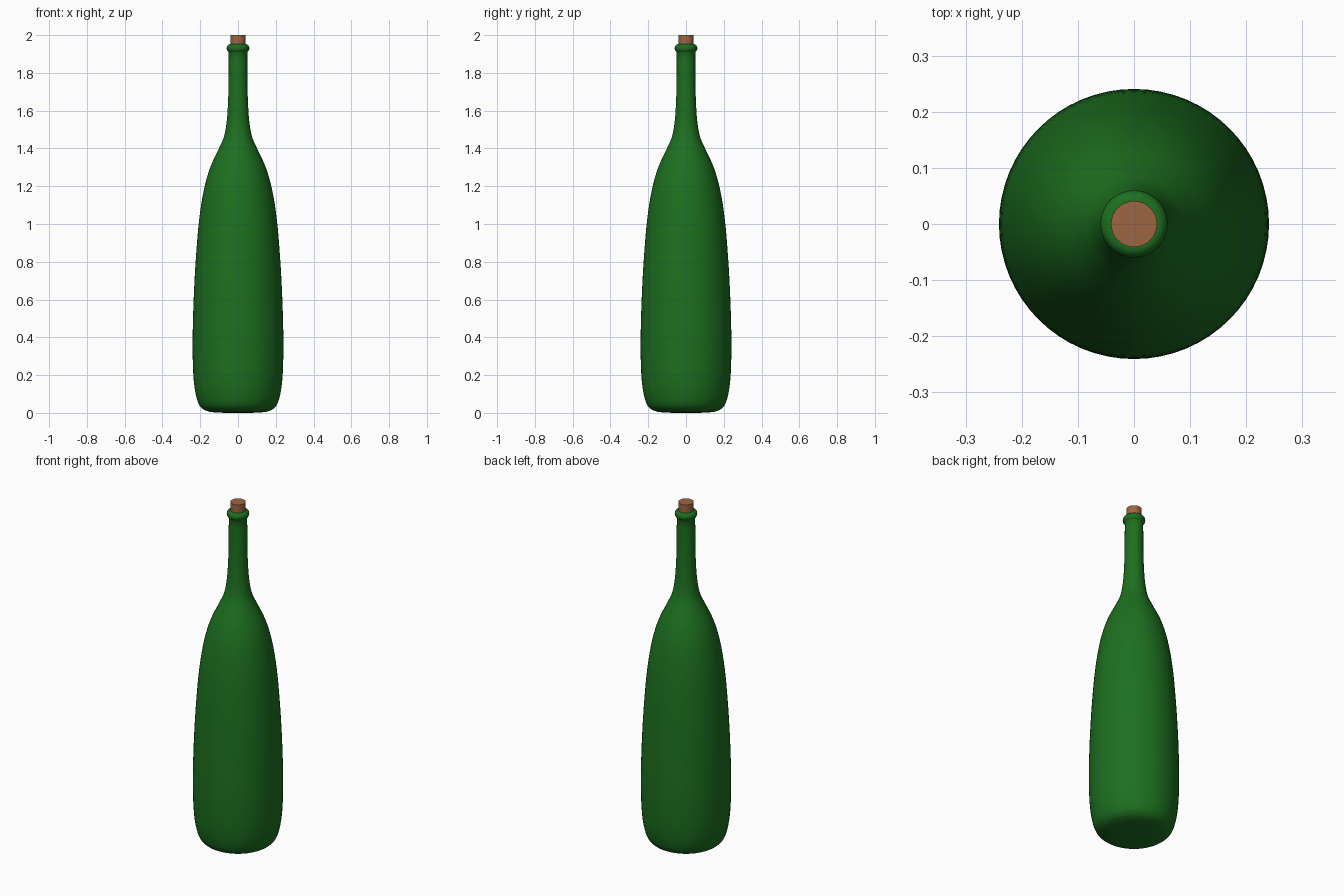
import bpy, bmesh, math
from mathutils import Vector

if "Cube" in bpy.data.objects:
    bpy.data.objects.remove(bpy.data.objects["Cube"])


def material(name, color):
    m = bpy.data.materials.new(name)
    m.diffuse_color = color
    m.use_nodes = True
    m.node_tree.nodes["Principled BSDF"].inputs["Base Color"].default_value = m.diffuse_color
    return m


def smooth_profile(pts, steps=4):
    # Catmull-Rom resampling of (radius, height) points
    p = [Vector(q) for q in pts]
    p = [2 * p[0] - p[1]] + p + [2 * p[-1] - p[-2]]
    out = []
    for a, b, c, d in zip(p, p[1:], p[2:], p[3:]):
        for i in range(steps):
            t = i / steps
            out.append(0.5 * (2 * b + (c - a) * t + (2 * a - 5 * b + 4 * c - d) * t ** 2
                              + (3 * b - a - 3 * c + d) * t ** 3))
    return out + [p[-2]]


def lathe(name, profile, mat, segments=64, angle=40):
    bm = bmesh.new()
    rings = []
    for r, z in profile:
        if r < 1e-5:
            rings.append([bm.verts.new((0, 0, z))] * segments)
        else:
            rings.append([bm.verts.new((r * math.cos(2 * math.pi * k / segments),
                                        r * math.sin(2 * math.pi * k / segments), z))
                          for k in range(segments)])
    for lo, hi in zip(rings, rings[1:]):
        for k in range(segments):
            n = (k + 1) % segments
            bm.faces.new(list(dict.fromkeys((lo[k], lo[n], hi[n], hi[k]))))
    bmesh.ops.recalc_face_normals(bm, faces=bm.faces)
    mesh = bpy.data.meshes.new(name)
    bm.to_mesh(mesh)
    bm.free()
    mesh.materials.append(mat)
    ob = bpy.data.objects.new(name, mesh)
    bpy.context.collection.objects.link(ob)
    bpy.ops.object.select_all(action='DESELECT')
    ob.select_set(True)
    bpy.context.view_layer.objects.active = ob
    bpy.ops.object.shade_smooth_by_angle(angle=math.radians(angle))
    return ob


glass = material("green_glass", (0.012, 0.16, 0.014, 1))
cork_mat = material("cork", (0.34, 0.13, 0.055, 1))

# Bottle body: base, belly, shoulder and straight neck
body = smooth_profile([
    (0.15, 0.006), (0.182, 0.018), (0.207, 0.045), (0.224, 0.1), (0.235, 0.18),
    (0.24, 0.3), (0.24, 0.42), (0.234, 0.62), (0.223, 0.82), (0.206, 1.02),
    (0.181, 1.18), (0.147, 1.30), (0.101, 1.40), (0.075, 1.46), (0.06, 1.54),
    (0.053, 1.64), (0.05, 1.75), (0.049, 1.91)])
# Rounded lip that turns in to meet the cork
lip = [(0.042 + 0.018 * math.cos(a), 1.931 + 0.021 * math.sin(a))
       for a in [math.radians(-60 + 15 * i) for i in range(11)]]
lathe("bottle", [(0, 0), (0.11, 0.001)] + body + lip + [(0.041, 1.952)], glass)

# Cork stopper
lathe("cork", [(0, 1.93), (0.041, 1.93), (0.041, 2.0), (0, 2.0)], cork_mat)
